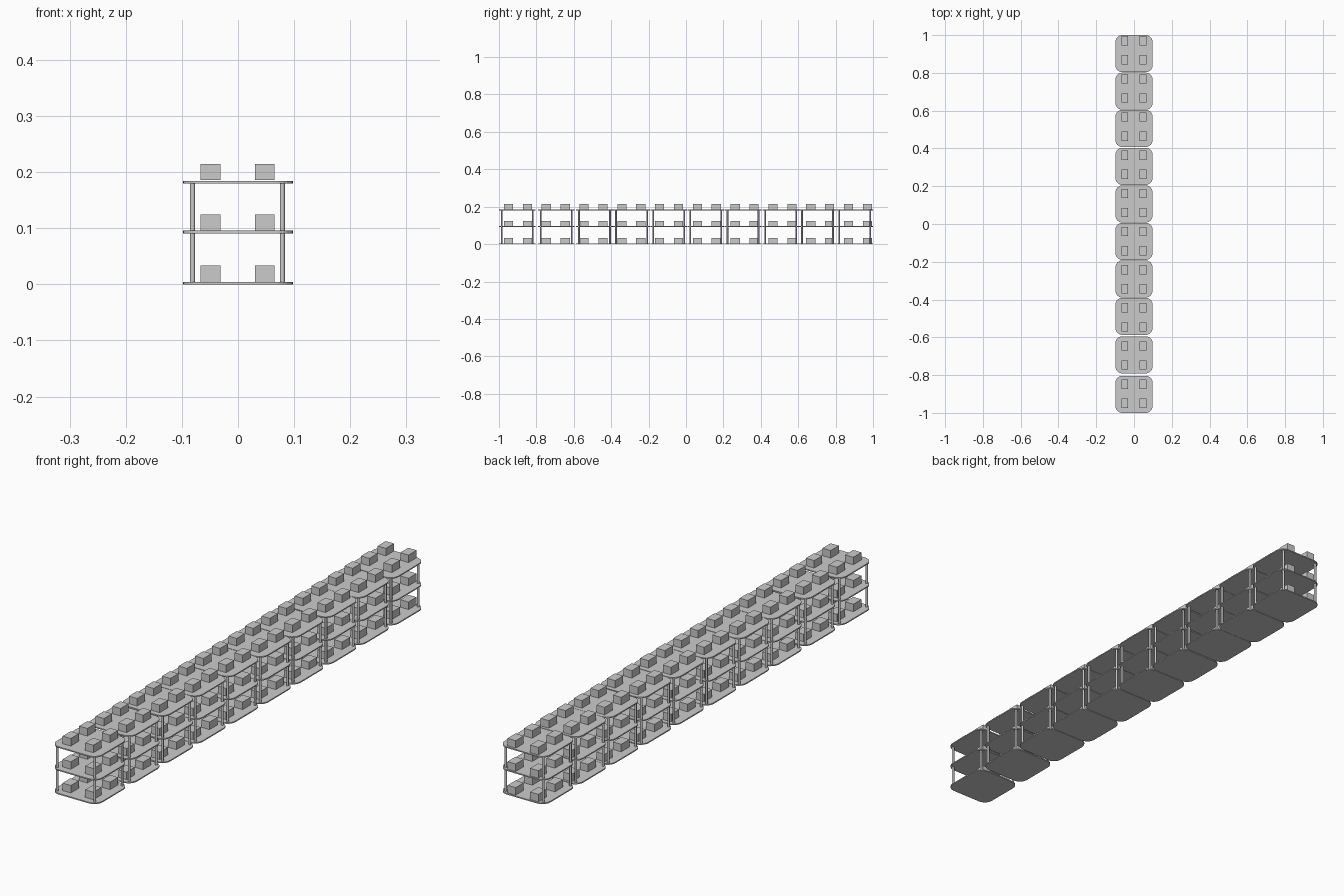
import bpy
import bmesh
from math import cos, sin, pi

if "Cube" in bpy.data.objects:
    bpy.data.objects.remove(bpy.data.objects["Cube"])

UNIT_CENTRES = [-0.902, -0.693, -0.489, -0.291, -0.092, 0.106, 0.305, 0.506, 0.703, 0.902]
HALF_X, HALF_Y, RADIUS = 0.098, 0.098, 0.035
THICK = 0.0045
LEVELS = [0.0, 0.091, 0.1795]
BOX_SIZE = (0.035, 0.049, 0.029)
BOX_BASES = [0.0045, 0.0958, 0.1855]


def add_object(name, bm):
    mesh = bpy.data.meshes.new(name + "_mesh")
    bm.to_mesh(mesh)
    bm.free()
    obj = bpy.data.objects.new(name, mesh)
    bpy.context.collection.objects.link(obj)
    return obj


def link_copy(name, source, location):
    obj = bpy.data.objects.new(name, source.data)
    obj.location = location
    bpy.context.collection.objects.link(obj)
    return obj


def place(name, source, spots):
    # The first spot takes the source object, the rest share its mesh
    source.location = spots[0]
    for i, spot in enumerate(spots[1:], 2):
        link_copy(f"{name}_{i}", source, spot)


def make_shelf():
    # Rounded rectangle extruded to a thin board
    bm = bmesh.new()
    ring = []
    corners = [(1, 1), (-1, 1), (-1, -1), (1, -1)]
    steps = 6
    for quarter, (sx, sy) in enumerate(corners):
        for s in range(steps + 1):
            a = (quarter + s / steps) * pi / 2
            x = sx * (HALF_X - RADIUS) + RADIUS * cos(a)
            y = sy * (HALF_Y - RADIUS) + RADIUS * sin(a)
            ring.append(bm.verts.new((x, y, 0)))
    face = bm.faces.new(ring)
    top = bmesh.ops.extrude_face_region(bm, geom=[face])["geom"]
    verts = [v for v in top if isinstance(v, bmesh.types.BMVert)]
    bmesh.ops.translate(bm, verts=verts, vec=(0, 0, THICK))
    bmesh.ops.recalc_face_normals(bm, faces=bm.faces)
    return add_object("shelf", bm)


def make_post():
    # Slim round upright from the bottom shelf to the top one
    bm = bmesh.new()
    height = LEVELS[-1] - THICK
    bmesh.ops.create_cone(bm, cap_ends=True, segments=12, radius1=0.0045,
                          radius2=0.0045, depth=height)
    bmesh.ops.translate(bm, verts=bm.verts, vec=(0, 0, height / 2 + THICK))
    return add_object("post", bm)


def make_box():
    bm = bmesh.new()
    bmesh.ops.create_cube(bm, size=1)
    bmesh.ops.scale(bm, verts=bm.verts, vec=BOX_SIZE)
    bmesh.ops.translate(bm, verts=bm.verts, vec=(0, 0, BOX_SIZE[2] / 2))
    return add_object("box", bm)


# Three shelves in each rack
place("shelf", make_shelf(), [(0, y, z) for y in UNIT_CENTRES for z in LEVELS])

# Four uprights in each rack
post = make_post()
for poly in post.data.polygons:
    poly.use_smooth = len(poly.vertices) == 4
place("post", post, [(x, y + dy, 0) for y in UNIT_CENTRES
                     for x in (-0.081, 0.079) for dy in (-0.083, 0.083)])

# Two evenly spaced rows of boxes on every level
place("box", make_box(), [(x, -0.949 + 0.101 * i, z) for i in range(20)
                          for x in (-0.049, 0.0475) for z in BOX_BASES])
